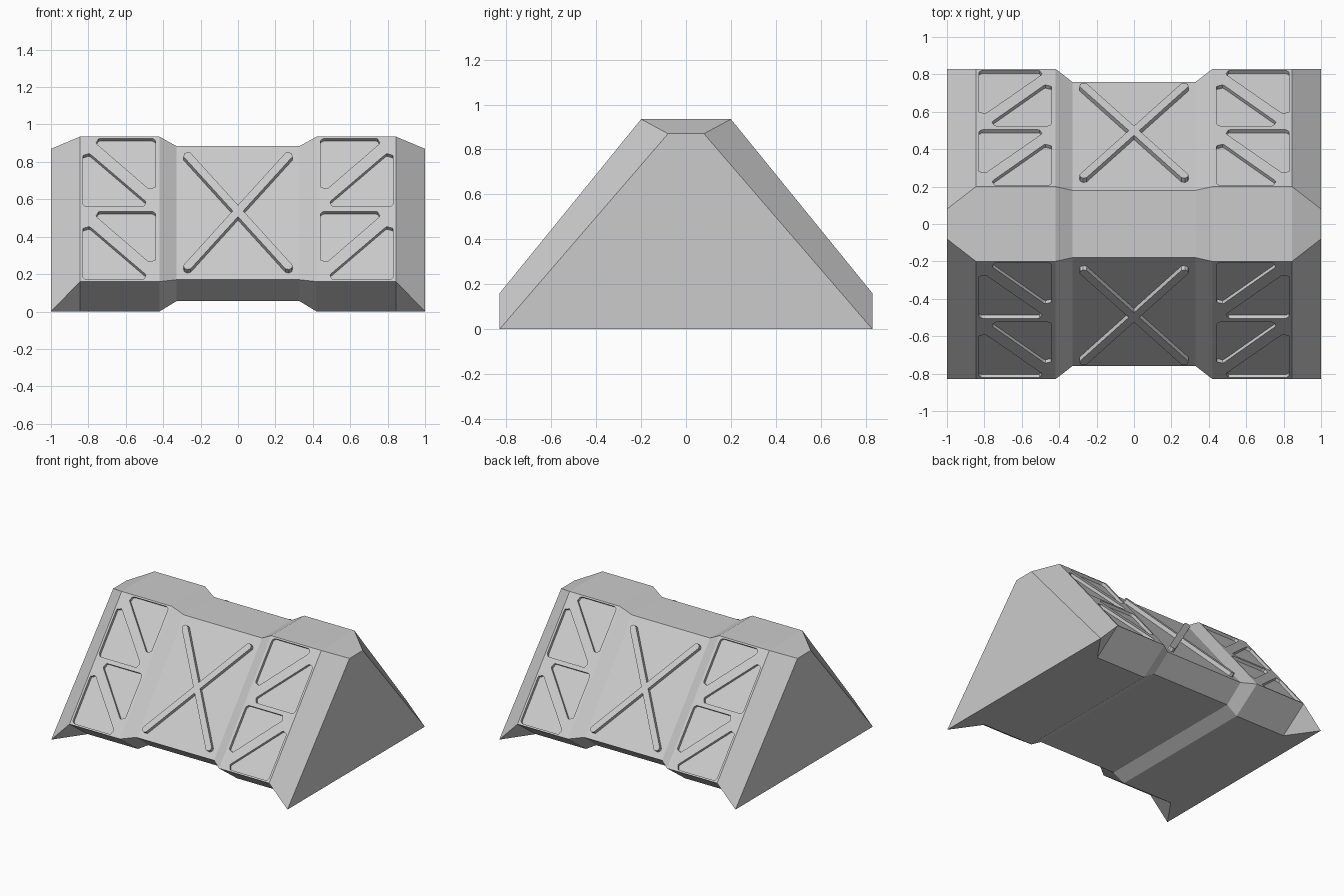
import bpy, bmesh, math
from mathutils import Vector

if "Cube" in bpy.data.objects:
    bpy.data.objects.remove(bpy.data.objects["Cube"])

grey = bpy.data.materials.new("concrete_grey")
grey.diffuse_color = (0.6, 0.6, 0.6, 1)
grey.use_nodes = True
grey.node_tree.nodes["Principled BSDF"].inputs["Base Color"].default_value = grey.diffuse_color


def finish(name, bm):
    bmesh.ops.remove_doubles(bm, verts=bm.verts, dist=1e-5)
    bmesh.ops.recalc_face_normals(bm, faces=bm.faces)
    me = bpy.data.meshes.new(name)
    bm.to_mesh(me)
    bm.free()
    me.materials.append(grey)
    ob = bpy.data.objects.new(name, me)
    bpy.context.collection.objects.link(ob)
    return ob


def rounded(pts, r, segs):
    """Round every corner of a convex polygon."""
    pts = [Vector(p) for p in pts]
    out = []
    for i, p in enumerate(pts):
        a = (pts[i - 1] - p).normalized()
        b = (pts[(i + 1) % len(pts)] - p).normalized()
        half = a.angle(b) / 2
        c = p + (a + b).normalized() * (r / math.sin(half))
        s = p + a * (r / math.tan(half)) - c
        e = p + b * (r / math.tan(half)) - c
        for k in range(segs + 1):
            out.append(c + s.lerp(e, k / segs).normalized() * r)
    return out


def slope_prism(bm, pts, low, high, d0, d1, sx, sy):
    """Prism on a sloped side; low/high are (y, z) of the slope ends, v runs along it."""
    base, top = Vector((0, *low)), Vector((0, *high))
    up = (top - base).normalized()
    n = Vector((0, up.z, -up.y))
    rings = []
    for d in (d0, d1):
        ring = []
        for u, v in pts:
            p = base + up * v + n * d
            ring.append(bm.verts.new((sx * u, sy * p.y, p.z)))
        rings.append(ring)
    bm.faces.new(rings[0])
    bm.faces.new(rings[1])
    for i in range(len(pts)):
        bm.faces.new((rings[0][i - 1], rings[0][i], rings[1][i], rings[1][i - 1]))


# Body: lofted sections (x, bottom point, edge point, top point)
outer = ((.61, 0), (.83, .16), (.20, .935))
inner = ((.615, .055), (.76, .17), (.18, .885))
end = ((.83, 0), (.83, 0), (.08, .87))
half = [(1, end), (.845, outer), (.42, outer), (.33, inner)]
stations = [(-x, s) for x, s in half] + half[::-1]
bm = bmesh.new()
loops = [[bm.verts.new((x, y, z)) for y, z in list(s) + [(-y, z) for y, z in s[::-1]]]
         for x, s in stations]
for a, b in zip(loops, loops[1:]):
    for i in range(6):
        bm.faces.new((a[i - 1], a[i], b[i], b[i - 1]))
bm.faces.new(loops[0])
bm.faces.new(loops[-1])
body = finish("barrier_body", bm)

# Triangular pockets: two pairs in each outer panel
tris = [[(.44, .484), (.79, .484), (.44, .095)],
        [(.83, .013), (.83, .42), (.46, .013)]]
bm = bmesh.new()
for sx in (-1, 1):
    for sy in (-1, 1):
        for dv in (0, .503):
            for t in tris:
                pts = rounded([(u, v + dv) for u, v in t], .025, 3)
                slope_prism(bm, pts, outer[1], outer[2], -.022, .05, sx, sy)
cutter = finish("pocket_cutter", bm)
cutter.hide_render = True
cutter.hide_set(True)
mod = body.modifiers.new("pockets", "BOOLEAN")
mod.operation = "DIFFERENCE"
mod.solver = "EXACT"
mod.object = cutter

# Raised cross braces on both middle panels
for side, sy in (("front", -1), ("back", 1)):
    for hand, sx in (("left", -1), ("right", 1)):
        axis = Vector((.275, .39))
        d = axis.normalized()
        w = Vector((-d.y, d.x)) * .023
        e = axis + d * .01
        c = Vector((0, .45))
        pts = rounded([c - e - w, c + e - w, c + e + w, c - e + w], .014, 1)
        bm = bmesh.new()
        slope_prism(bm, pts, inner[1], inner[2], -.01, .03, sx, sy)
        finish(f"{side}_brace_{hand}", bm)
